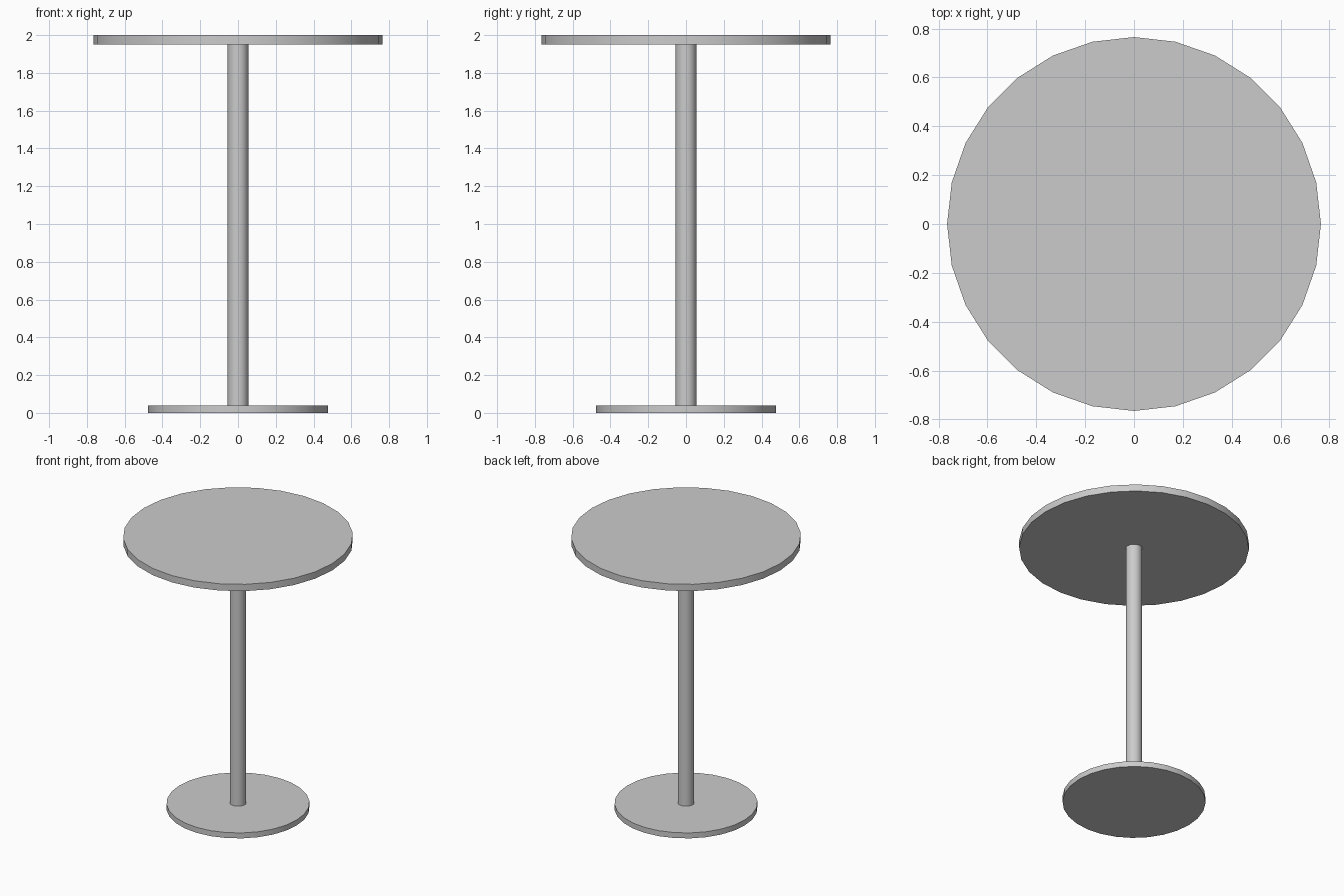
import bpy
import math

cube = bpy.data.objects.get("Cube")
if cube:
    bpy.data.objects.remove(cube, do_unlink=True)

# One plain grey for the whole table
grey = bpy.data.materials.new("light_grey")
grey.use_nodes = True
COLOUR = (0.6, 0.6, 0.6, 1.0)
grey.diffuse_color = COLOUR
grey.node_tree.nodes["Principled BSDF"].inputs["Base Color"].default_value = COLOUR


def disc(name, radius, bottom, top, sides):
    """Upright cylinder between two heights, with a corner on each axis."""
    bpy.ops.mesh.primitive_cylinder_add(
        vertices=sides, radius=radius, depth=top - bottom,
        location=(0, 0, (bottom + top) / 2))
    part = bpy.context.object
    part.name = name
    part.data.materials.append(grey)
    bpy.ops.object.shade_smooth_by_angle(angle=math.radians(30))
    return part


# Floor plate, column and round top
disc("base_plate", 0.476, 0.0, 0.04, 28)
disc("column", 0.055, 0.04, 1.95, 16)
disc("table_top", 0.765, 1.95, 2.0, 28)
